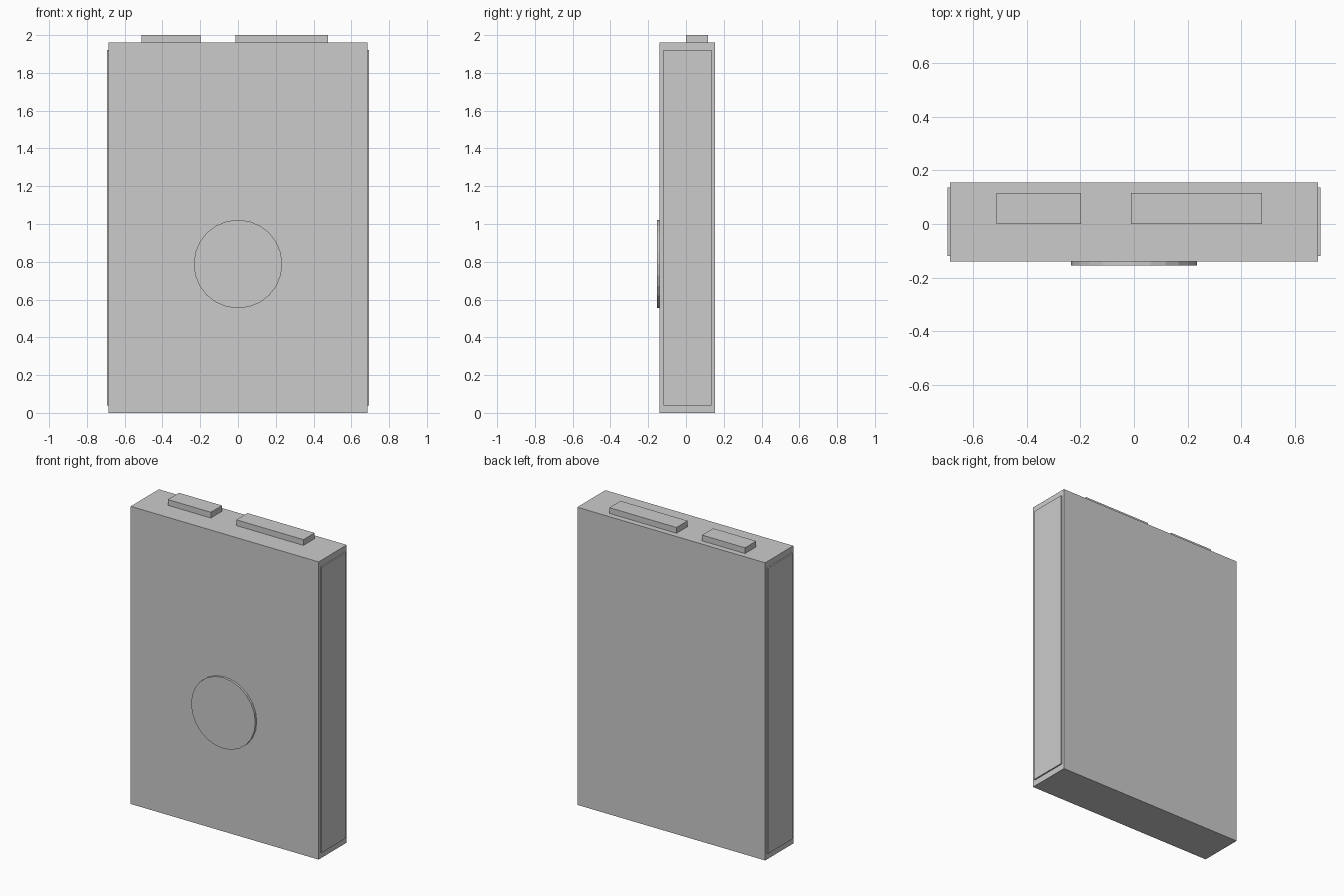
import bpy
import math

if "Cube" in bpy.data.objects:
    bpy.data.objects.remove(bpy.data.objects["Cube"])


def box(name, x, y, z):
    """Box from (min, max) ranges on each axis."""
    bpy.ops.mesh.primitive_cube_add(size=1, location=[sum(r) / 2 for r in (x, y, z)])
    ob = bpy.context.object
    ob.name = name
    ob.scale = [r[1] - r[0] for r in (x, y, z)]
    bpy.ops.object.transform_apply(location=False, rotation=False, scale=True)
    return ob


HALF_W, FRONT, BACK, TOP = 0.685, -0.139, 0.154, 1.962

# Main slab
box("body", (-HALF_W, HALF_W), (FRONT, BACK), (0, TOP))

# Thin raised panels on both sides
for side, name in ((-1, "left_side_panel"), (1, "right_side_panel")):
    xs = sorted((side * (HALF_W - 0.01), side * 0.694))
    box(name, xs, (-0.12, 0.135), (0.04, 1.922))

# Raised tabs on the top edge
box("short_top_tab", (-0.512, -0.198), (0.0, 0.116), (TOP - 0.01, 2.0))
box("long_top_tab", (-0.012, 0.477), (0.0, 0.116), (TOP - 0.01, 2.0))

# Round disc on the front
disc_front = -0.154
bpy.ops.mesh.primitive_cylinder_add(
    vertices=24, radius=0.234, depth=0.025,
    location=(0, disc_front + 0.0125, 0.788), rotation=(math.pi / 2, 0, 0))
bpy.context.object.name = "front_disc"
